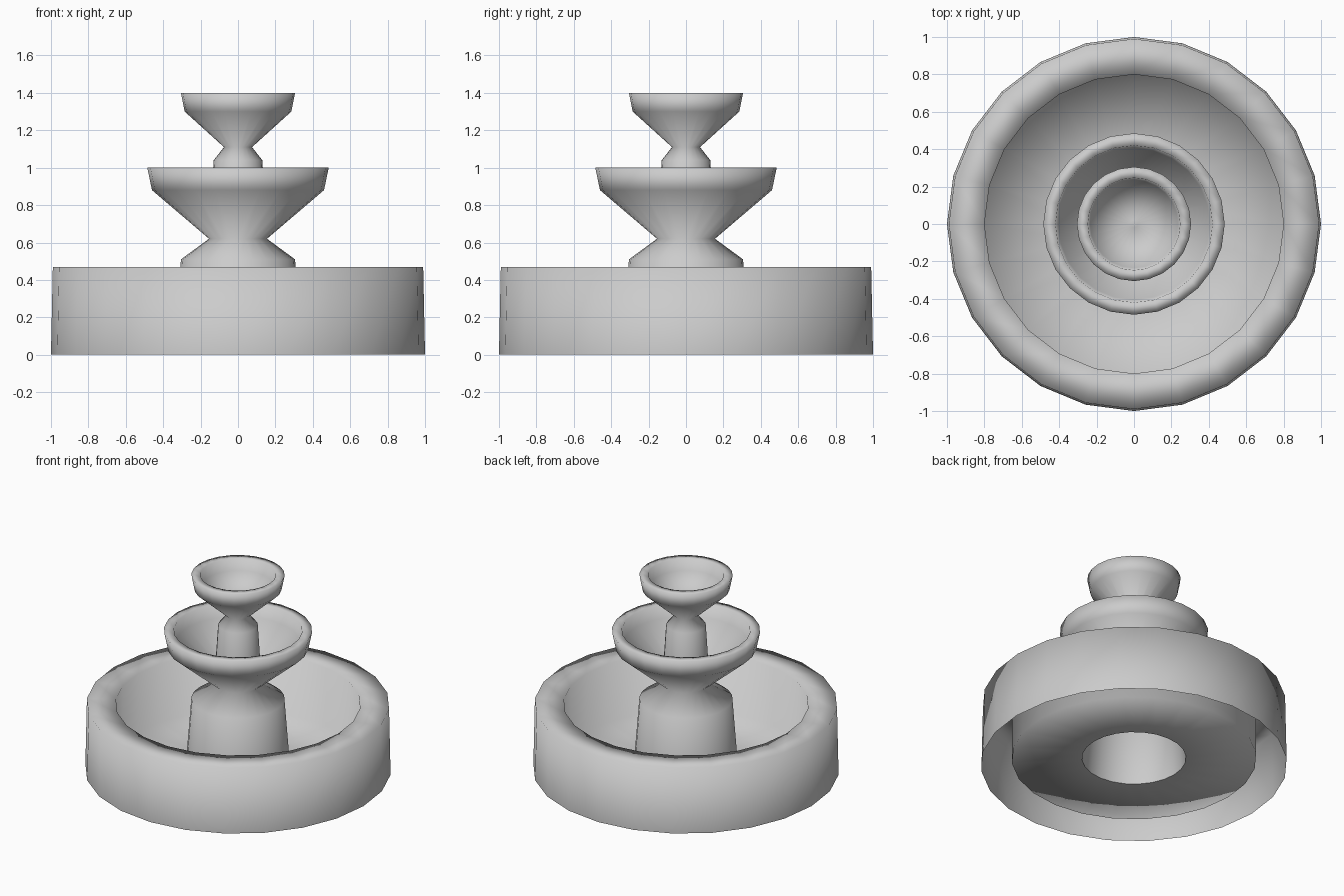
import bpy
import bmesh
from math import sin, cos, tau

if "Cube" in bpy.data.objects:
    bpy.data.objects.remove(bpy.data.objects["Cube"])

SIDES = 24


def lathe(name, profile):
    """Spin an (r, z) profile, listed outside-bottom to inside, into an open smooth shell."""
    bm = bmesh.new()
    rings = []
    for r, z in profile:
        if r == 0:
            rings.append([bm.verts.new((0, 0, z))] * SIDES)
        else:
            rings.append([bm.verts.new((r * cos(tau * i / SIDES), r * sin(tau * i / SIDES), z))
                          for i in range(SIDES)])
    for low, high in zip(rings, rings[1:]):
        for i in range(SIDES):
            j = (i + 1) % SIDES
            corners = [low[i], low[j], high[j], high[i]]
            face = bm.faces.new(list(dict.fromkeys(corners)))
            face.smooth = True
    mesh = bpy.data.meshes.new(name)
    bm.to_mesh(mesh)
    bm.free()
    obj = bpy.data.objects.new(name, mesh)
    bpy.context.collection.objects.link(obj)
    return obj


# Wide pool: outer wall, flat rim, inner wall and raised floor, open underneath
lathe("pool_basin", [(1.0, 0), (0.99, 0.47), (0.80, 0.47), (0.80, 0.05), (0.34, 0.05)])

# Lower pedestal pinching to a neck and flaring into the middle bowl
lathe("middle_tier", [(0.34, 0.05), (0.305, 0.51), (0.155, 0.62), (0.46, 0.88),
                      (0.485, 1.0), (0.42, 1.0), (0.405, 0.91), (0.15, 0.72)])

# Upper pedestal and top bowl with a small spout nub
lathe("top_tier", [(0.15, 0.72), (0.13, 1.04), (0.075, 1.11), (0.285, 1.30),
                   (0.305, 1.40), (0.247, 1.40), (0.235, 1.32), (0.02, 1.17), (0, 1.20)])
